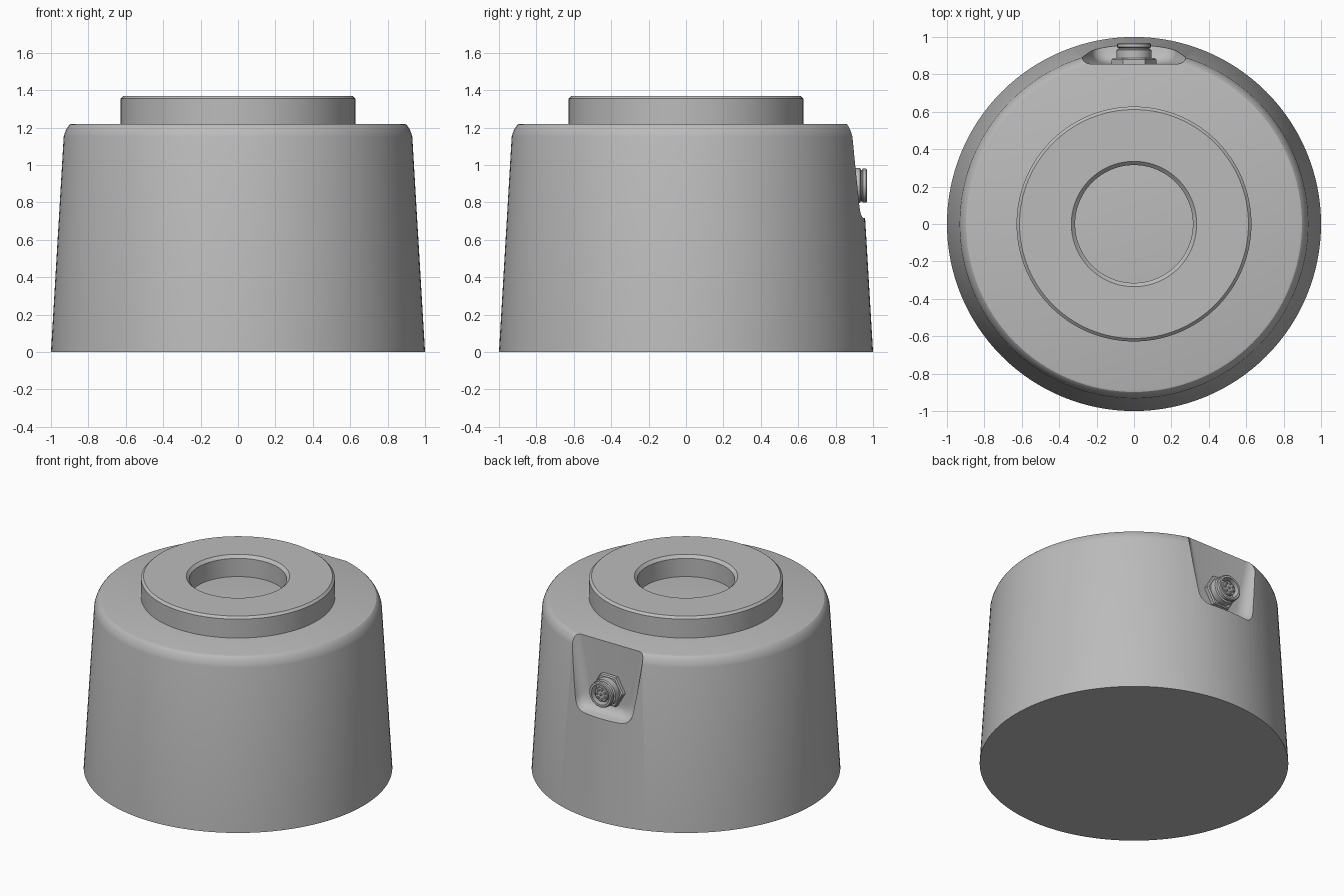
import bpy
import bmesh
from math import cos, sin, pi, radians
from mathutils import Matrix, Vector

cube = bpy.data.objects.get("Cube")
if cube:
    bpy.data.objects.remove(cube, do_unlink=True)

grey = bpy.data.materials.new("machined grey")
grey.use_nodes = True
colour = (0.5, 0.5, 0.5, 1)
grey.diffuse_color = colour
grey.node_tree.nodes["Principled BSDF"].inputs["Base Color"].default_value = colour

BACK = Matrix.Rotation(-pi / 2, 4, "X")   # turns +z towards +y
PORT_Z = 0.89
FLOOR_Y = 0.855


def finish(name, bm, matrix=None):
    if matrix:
        bm.transform(matrix)
    bmesh.ops.recalc_face_normals(bm, faces=bm.faces)
    mesh = bpy.data.meshes.new(name)
    bm.to_mesh(mesh)
    bm.free()
    mesh.materials.append(grey)
    obj = bpy.data.objects.new(name, mesh)
    bpy.context.collection.objects.link(obj)
    return obj


def activate(obj):
    bpy.ops.object.select_all(action="DESELECT")
    obj.select_set(True)
    bpy.context.view_layer.objects.active = obj


def smooth(obj, angle=25):
    activate(obj)
    bpy.ops.object.shade_smooth_by_angle(angle=radians(angle))


def skin(name, rings, caps=True, closed=False, matrix=None):
    """Joins equal-length loops of points into a surface."""
    bm = bmesh.new()
    loops = [[bm.verts.new(p) for p in ring] for ring in rings]
    pairs = list(zip(loops, loops[1:]))
    if closed:
        pairs.append((loops[-1], loops[0]))
    for a, b in pairs:
        for i in range(len(a)):
            j = (i + 1) % len(a)
            bm.faces.new((a[i], a[j], b[j], b[i]))
    if caps and not closed:
        bm.faces.new(loops[0])
        bm.faces.new(loops[-1])
    return finish(name, bm, matrix)


def lathe(name, profile, segments=128, closed=False, matrix=None):
    rings = [[(r * cos(2 * pi * i / segments), r * sin(2 * pi * i / segments), z)
              for i in range(segments)] for r, z in profile]
    return skin(name, rings, closed=closed, matrix=matrix)


def pocket_outline(grow, y):
    """Tapered slot outline, open above the housing, with round lower corners."""
    low, high, bottom, top, radius = 0.215 + grow, 0.32 + grow, 0.72 - grow, 1.32, 0.08
    corner = Vector((low, bottom))
    up = (Vector((high, top)) - corner).normalized()
    start, end = corner - Vector((radius, 0)), corner + up * radius
    half = [Vector((high, top))]
    for i in range(9):
        t = 1 - i / 8
        half.append(start * (1 - t) ** 2 + corner * 2 * t * (1 - t) + end * t ** 2)
    return [(p.x, y, p.y) for p in half] + [(-p.x, y, p.y) for p in reversed(half)]


# Tapered housing with a rounded shoulder
housing = lathe("housing", [(1, 0), (0.932, 1.15), (0.926, 1.172), (0.917, 1.192),
                            (0.907, 1.208), (0.898, 1.217), (0.888, 1.22)])

# Connector pocket: flat floor, filleted flaring walls
fillet = []
for i in range(9):
    a = i / 8 * radians(75)
    fillet.append(pocket_outline(-0.075 + 0.075 * sin(a), FLOOR_Y + 0.08 * (1 - cos(a))))
fillet.append(pocket_outline(0.03, 1.1))
cutter = skin("pocket_cutter", fillet)
cutter.hide_render = True
cut = housing.modifiers.new("pocket", "BOOLEAN")
cut.operation = "DIFFERENCE"
cut.solver = "EXACT"
cut.object = cutter
activate(housing)
bpy.ops.object.modifier_apply(modifier=cut.name)
bpy.data.objects.remove(cutter, do_unlink=True)
smooth(housing)

# Raised ring with chamfered rims; the housing top is the bore floor
smooth(lathe("top_ring", [(0.628, 1.2), (0.628, 1.355), (0.612, 1.37), (0.335, 1.37),
                          (0.315, 1.35), (0.315, 1.2)], closed=True))

# Connector on the pocket floor
port = Matrix.Translation((0, FLOOR_Y, PORT_Z)) @ BACK
smooth(lathe("connector_hex_nut", [(0.12, -0.02), (0.12, 0.024), (0.112, 0.032)],
             segments=6, matrix=port))
smooth(lathe("connector_shell", [(0.094, 0.02), (0.094, 0.075), (0.084, 0.08), (0.084, 0.086),
                                 (0.09, 0.09), (0.09, 0.108), (0.084, 0.114), (0.07, 0.114),
                                 (0.07, 0.06), (0.052, 0.06), (0.052, 0.1), (0.048, 0.104)],
             segments=48, matrix=port))

# Contact pins: a circle of seven around one
spots = [(0, 0)] + [(0.034 * cos(2 * pi * i / 7), 0.034 * sin(2 * pi * i / 7)) for i in range(7)]
for n, (x, y) in enumerate(spots):
    smooth(lathe(f"contact_pin_{n + 1}", [(0.008, 0.1), (0.008, 0.11), (0.005, 0.113)],
                 segments=12, matrix=port @ Matrix.Translation((x, y, 0))))
